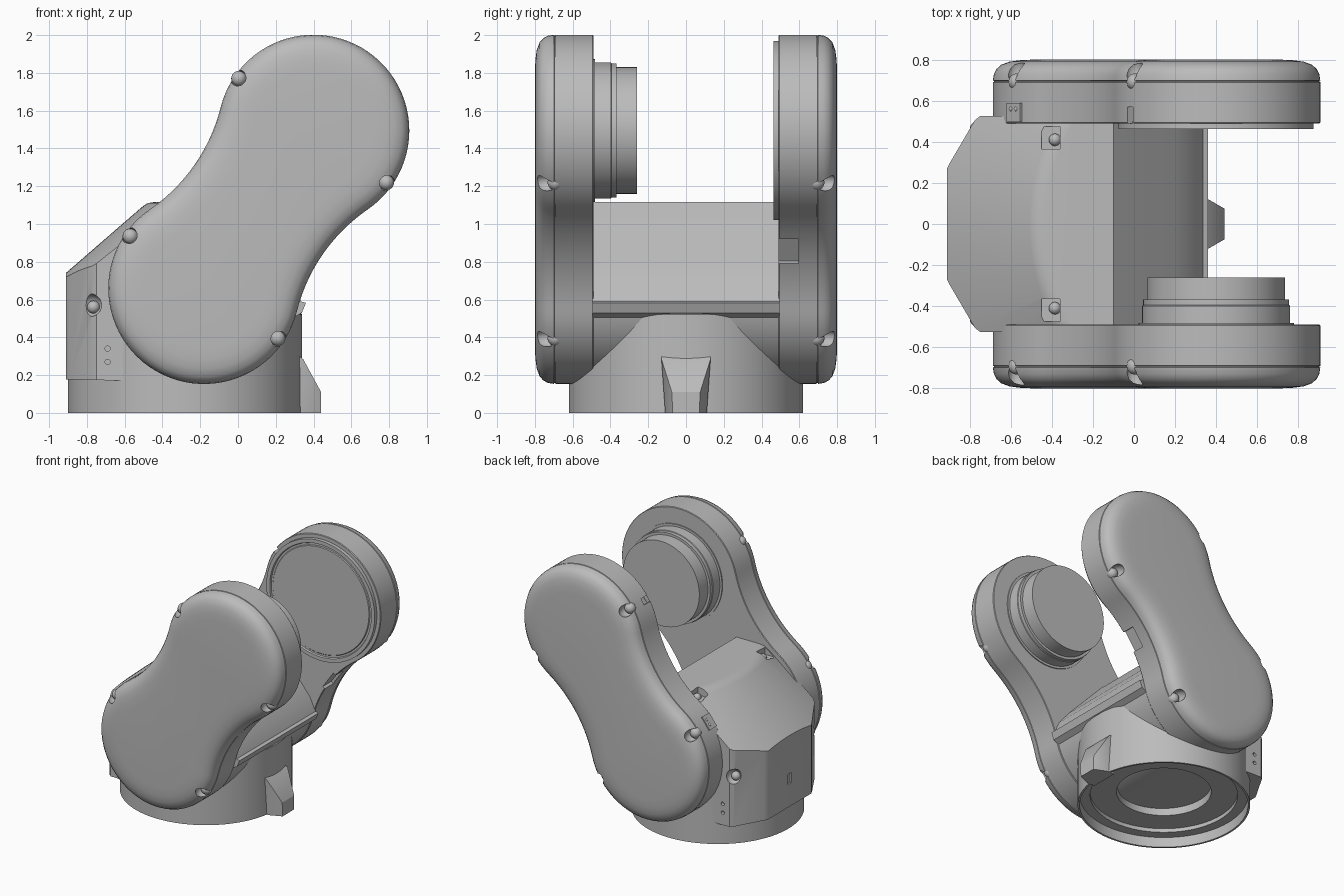
import bpy, bmesh
from math import sin, cos, pi, atan2, radians
from mathutils import Vector, Matrix

cube = bpy.data.objects.get("Cube")
if cube:
    bpy.data.objects.remove(cube, do_unlink=True)

grey = bpy.data.materials.new("plain grey")
grey.use_nodes = True
grey.diffuse_color = (0.5, 0.5, 0.5, 1)
grey.node_tree.nodes["Principled BSDF"].inputs["Base Color"].default_value = (0.5, 0.5, 0.5, 1)

LOW, HIGH = Vector((-0.18, 0.66)), Vector((0.4, 1.495))   # lobe centres in x, z
LOBE, WAIST = 0.507, 0.414                                # lobe radius, waist half width


def finish(name, bm):
    bmesh.ops.recalc_face_normals(bm, faces=bm.faces)
    mesh = bpy.data.meshes.new(name)
    bm.to_mesh(mesh)
    bm.free()
    mesh.materials.append(grey)
    obj = bpy.data.objects.new(name, mesh)
    bpy.context.collection.objects.link(obj)
    return obj


def loft_into(bm, rings):
    loops = [[bm.verts.new(p) for p in ring] for ring in rings]
    n = len(loops[0])
    for a, b in zip(loops, loops[1:]):
        for i in range(n):
            bm.faces.new((a[i], a[(i + 1) % n], b[(i + 1) % n], b[i]))
    bm.faces.new(loops[0])
    bm.faces.new(loops[-1])


def loft(name, rings):
    bm = bmesh.new()
    loft_into(bm, rings)
    return finish(name, bm)


def circle_y(r, y, c, n=96):
    return [(c.x + r * cos(2 * pi * i / n), y, c.y + r * sin(2 * pi * i / n)) for i in range(n)]


def circle_z(r, z, x, n=96):
    return [(x + r * cos(2 * pi * i / n), r * sin(2 * pi * i / n), z) for i in range(n)]


def add_box(bm, loc, size, turn=0):
    m = Matrix.Translation(loc) @ Matrix.Rotation(-turn, 4, 'Y') @ Matrix.Diagonal((*size, 1))
    bmesh.ops.create_cube(bm, size=1, matrix=m)


def add_ball(bm, loc, r, stretch=1):
    m = Matrix.Translation(loc) @ Matrix.Diagonal((1, stretch, 1, 1))
    bmesh.ops.create_uvsphere(bm, u_segments=20, v_segments=12, radius=r, matrix=m)


def activate(obj):
    bpy.ops.object.select_all(action='DESELECT')
    obj.select_set(True)
    bpy.context.view_layer.objects.active = obj


def cut(obj, cutter, mode='DIFFERENCE'):
    mod = obj.modifiers.new("cut", 'BOOLEAN')
    mod.operation, mod.solver, mod.object = mode, 'EXACT', cutter
    activate(obj)
    bpy.ops.object.modifier_apply(modifier=mod.name)
    bpy.data.objects.remove(cutter, do_unlink=True)


def outline(inset, y):
    """Two lobes joined by concave waist arcs, moved inwards by inset."""
    axis = (HIGH - LOW) / 2
    half, u = axis.length, axis.normalized()
    n, mid = Vector((-u.y, u.x)), (LOW + HIGH) / 2
    wr = (LOBE ** 2 - half ** 2 - WAIST ** 2) / (2 * (WAIST - LOBE))
    h = wr + WAIST
    a = atan2(h, half)
    arcs = [(-half, 0, LOBE - inset, a, 2 * pi - a, 48),
            (0, -h, wr + inset, pi - a, a, 20),
            (half, 0, LOBE - inset, a - pi, pi - a, 48),
            (0, h, wr + inset, -a, a - pi, 20)]
    points = []
    for s, t, r, start, end, steps in arcs:
        for i in range(steps):
            ang = start + (end - start) * i / steps
            p = mid + u * (s + r * cos(ang)) + n * (t + r * sin(ang))
            points.append((p.x, y, p.y))
    return points


# Side arms with rounded covers, seam grooves and screw pockets
shell = [(0.004, 0.49), (0, 0.495), (0, 0.69), (0.005, 0.692), (0.005, 0.697), (0, 0.699),
         (0.005, 0.73), (0.018, 0.755), (0.04, 0.775), (0.08, 0.79), (0.13, 0.797), (0.19, 0.8)]
screws = [(0.005, 1.77), (0.785, 1.22), (-0.57, 0.935), (0.21, 0.395)]
parts = []
for side, label in ((-1, "front"), (1, "back")):
    arm = loft(label + "_arm", [outline(d, side * y) for d, y in shell])
    bm = bmesh.new()
    for x, z in screws:
        add_ball(bm, (x, side * 0.74, z), 0.045, 1.6)
    if side > 0:      # shallow cable notches in the waist
        add_box(bm, (0.475, 0.53, 0.85), (0.07, 0.13, 0.16), radians(-35))
        add_box(bm, (-0.25, 0.53, 1.34), (0.05, 0.13, 0.13), radians(145))
        add_box(bm, (-0.02, 0.525, 1.78), (0.07, 0.09, 0.05), radians(145))
    cut(arm, finish("pocket_cutter", bm))
    bm = bmesh.new()
    for x, z in screws:
        add_ball(bm, (x, side * 0.692, z), 0.041)
    parts += [arm, finish(label + "_arm_screws", bm)]

# Pivot drum on the front arm, round seat on the back arm
drum = [(0.378, -0.5), (0.378, -0.482), (0.36, -0.482), (0.36, -0.398), (0.355, -0.395),
        (0.355, -0.368), (0.335, -0.368), (0.335, -0.26)]
parts.append(loft("pivot_drum", [circle_y(r, y, HIGH) for r, y in drum]))
seat = [(0.475, 0.5), (0.475, 0.462), (0.445, 0.462), (0.44, 0.474), (0.425, 0.474), (0.42, 0.468)]
parts.append(loft("pivot_seat", [circle_y(r, y, HIGH) for r, y in seat]))

# Central body: side profile, trimmed by the plan shape and a shallow cone
profile = [(-1, 0.18), (-1, 1.3), (-0.24, 1.3), (-0.1, 1.118), (0.2, 0.8), (0.29, 0.69),
           (0.335, 0.59), (0.36, 0.582), (0.338, 0.53)]
for i in range(25):
    t = radians(-18 - 74 * i / 24)
    profile.append((LOW.x + 0.5 * cos(t), LOW.y + 0.5 * sin(t)))
body = loft("body", [[(x, y, z) for x, z in profile] for y in (-0.6, 0.6)])
half_plan = [(-0.91, 0.27), (-0.895, 0.3), (-0.775, 0.505), (-0.75, 0.525), (-0.3, 0.525),
             (-0.3, 0.494), (0.6, 0.494)]
plan = half_plan + [(x, -y) for x, y in reversed(half_plan)]
cut(body, loft("plan_cutter", [[(x, y, z) for x, y in plan] for z in (0, 1.5)]), 'INTERSECT')
cone = [(2.4, -0.1), (1.03, 1.089), (1.0, 1.11), (0.96, 1.117)]
cut(body, loft("cone_cutter", [circle_z(r, z, 0.52, 160) for r, z in cone]), 'INTERSECT')

# Recesses and screws in the body
bm, heads = bmesh.new(), bmesh.new()
add_box(bm, (-0.91, 0, 0.4), (0.06, 0.04, 0.08))
for side in (-1, 1):
    add_box(bm, (-0.405, side * 0.42, 1.1), (0.09, 0.11, 0.09))
    add_ball(heads, (-0.385, side * 0.41, 1.06), 0.03)
    add_ball(bm, (-0.78, side * 0.51, 0.57), 0.06)
    add_ball(heads, (-0.765, side * 0.465, 0.56), 0.034)
    for z in (0.27, 0.34):
        loft_into(bm, [circle_y(0.014, side * y, Vector((-0.69, z)), 16) for y in (0.5, 0.56)])
cut(body, finish("recess_cutter", bm))
parts += [body, finish("body_screws", heads)]

# Small connector plate on the back arm
rim = Vector((-0.4, 0.308)).normalized()
spot = LOW + rim * LOBE
bm = bmesh.new()
add_box(bm, (spot.x, 0.545, spot.y), (0.016, 0.09, 0.11), atan2(rim.y, rim.x))
for shift in (-0.02, 0.02):
    along = spot + Vector((rim.y, -rim.x)) * shift
    add_ball(bm, (along.x, 0.56, along.y), 0.014)
parts.append(finish("connector_plate", bm))

# Round base with a stepped hollow underneath
base = [(0.6, 0.54), (0.62, 0.52), (0.62, 0), (0.605, 0), (0.605, 0.08), (0.53, 0.08),
        (0.53, 0.11), (0.34, 0.11), (0.34, 0.24), (0.24, 0.24), (0.24, 0.29)]
parts.append(loft("base", [circle_z(r, z, -0.28) for r, z in base]))

# Tapered foot on the base: x, half width below, half width above, height
ends = [(0.28, 0.11, 0.13, 0.33), (0.345, 0.11, 0.13, 0.285), (0.44, 0.07, 0.075, 0.11)]
parts.append(loft("foot", [[(x, -b, 0), (x, b, 0), (x, w, z), (x, -w, z)]
                           for x, b, w, z in ends]))

for obj in parts:
    activate(obj)
    bpy.ops.object.shade_smooth_by_angle(angle=radians(28))
